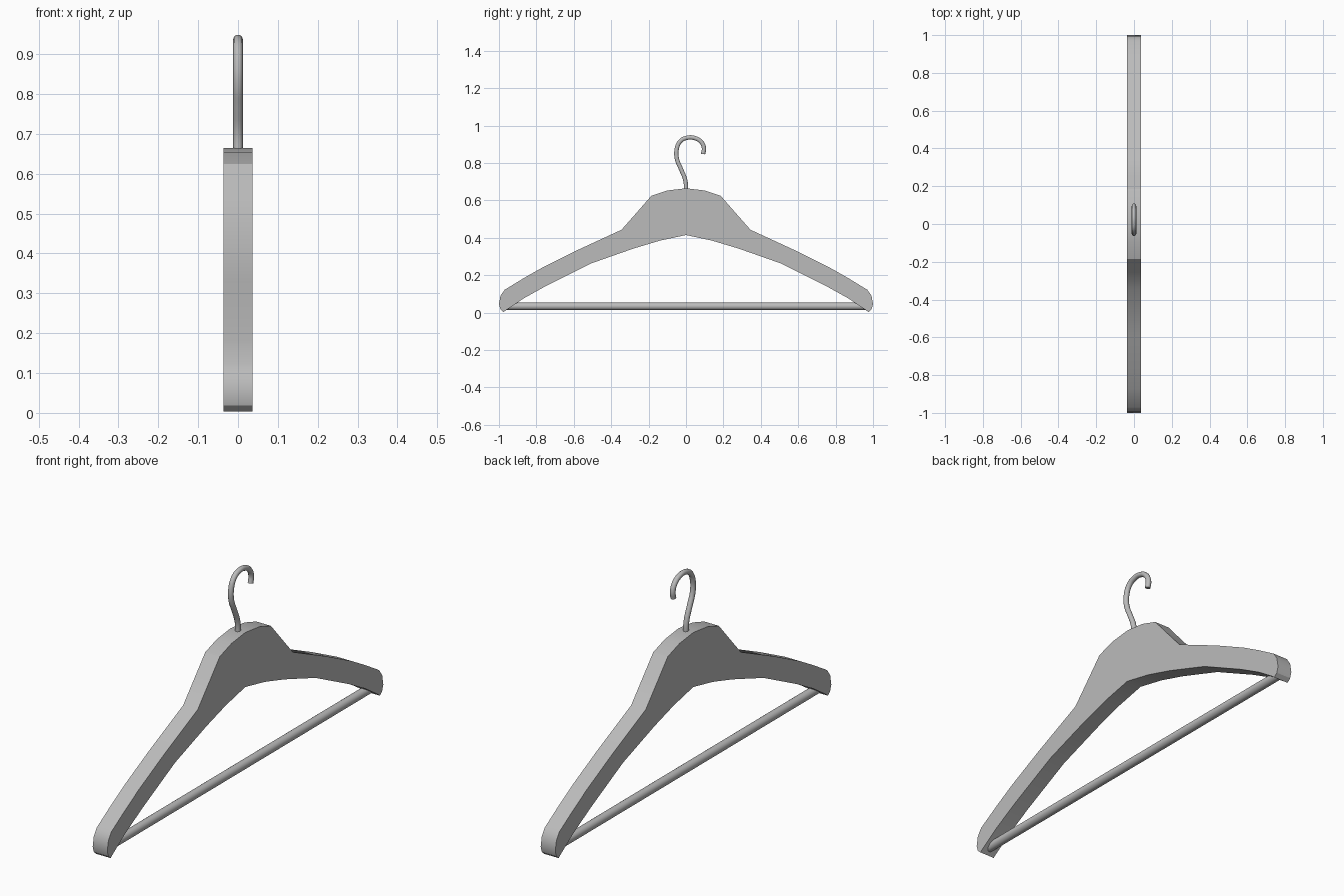
import bpy, bmesh, math

if "Cube" in bpy.data.objects:
    bpy.data.objects.remove(bpy.data.objects["Cube"], do_unlink=True)

grey = bpy.data.materials.new("plain_grey")
grey.use_nodes = True
colour = (0.5, 0.5, 0.5, 1)
grey.diffuse_color = colour
grey.node_tree.nodes["Principled BSDF"].inputs["Base Color"].default_value = colour

THICKNESS = 0.074


def finish(obj, angle=30):
    """Apply the material and smooth shading."""
    obj.data.materials.append(grey)
    bpy.ops.object.select_all(action="DESELECT")
    obj.select_set(True)
    bpy.context.view_layer.objects.active = obj
    bpy.ops.object.shade_smooth_by_angle(angle=math.radians(angle))


# Shoulder body: half outline in (y, z), mirrored and extruded along x
upper = [(0, 0.665), (0.1, 0.653), (0.185, 0.625), (0.255, 0.545), (0.345, 0.443),
         (0.59, 0.33), (0.77, 0.24), (0.87, 0.183), (0.97, 0.122), (0.992, 0.09),
         (1, 0.045), (0.992, 0.018), (0.975, 0.003)]
lower = [(0.96, 0.015), (0.87, 0.075), (0.75, 0.142), (0.51, 0.262),
         (0.38, 0.308), (0.28, 0.343), (0.14, 0.385), (0, 0.415)]
half = upper + lower
outline = half + [(-y, z) for y, z in half[-2:0:-1]]

bm = bmesh.new()
face = bm.faces.new([bm.verts.new((-THICKNESS / 2, y, z)) for y, z in outline])
side = bmesh.ops.extrude_face_region(bm, geom=[face])
moved = [g for g in side["geom"] if isinstance(g, bmesh.types.BMVert)]
bmesh.ops.translate(bm, verts=moved, vec=(THICKNESS, 0, 0))
bmesh.ops.recalc_face_normals(bm, faces=bm.faces)
mesh = bpy.data.meshes.new("shoulder_body")
bm.to_mesh(mesh)
bm.free()
body = bpy.data.objects.new("shoulder_body", mesh)
bpy.context.collection.objects.link(body)
finish(body)

# Trouser bar between the arm tips
bpy.ops.mesh.primitive_cylinder_add(vertices=24, radius=0.02, depth=1.93,
                                    location=(0, 0, 0.034),
                                    rotation=(math.pi / 2, 0, 0))
bar = bpy.context.object
bar.name = "trouser_bar"
finish(bar)

# Wire hook: a swept round curve with a rounded tip
path = [(0, 0.64), (-0.003, 0.705), (-0.028, 0.77), (-0.048, 0.82), (-0.05, 0.872),
        (-0.03, 0.917), (0.005, 0.935), (0.045, 0.934), (0.08, 0.914),
        (0.096, 0.88), (0.091, 0.848)]
curve = bpy.data.curves.new("wire_hook", "CURVE")
curve.dimensions = "3D"
curve.bevel_depth = 0.012
curve.bevel_resolution = 3
curve.resolution_u = 4
curve.use_fill_caps = True
spline = curve.splines.new("BEZIER")
spline.bezier_points.add(len(path) - 1)
for point, (y, z) in zip(spline.bezier_points, path):
    point.co = (0, y, z)
    point.handle_left_type = point.handle_right_type = "AUTO"
hook = bpy.data.objects.new("wire_hook", curve)
bpy.context.collection.objects.link(hook)
bpy.ops.object.select_all(action="DESELECT")
hook.select_set(True)
bpy.context.view_layer.objects.active = hook
bpy.ops.object.convert(target="MESH")
finish(bpy.context.object, 45)
